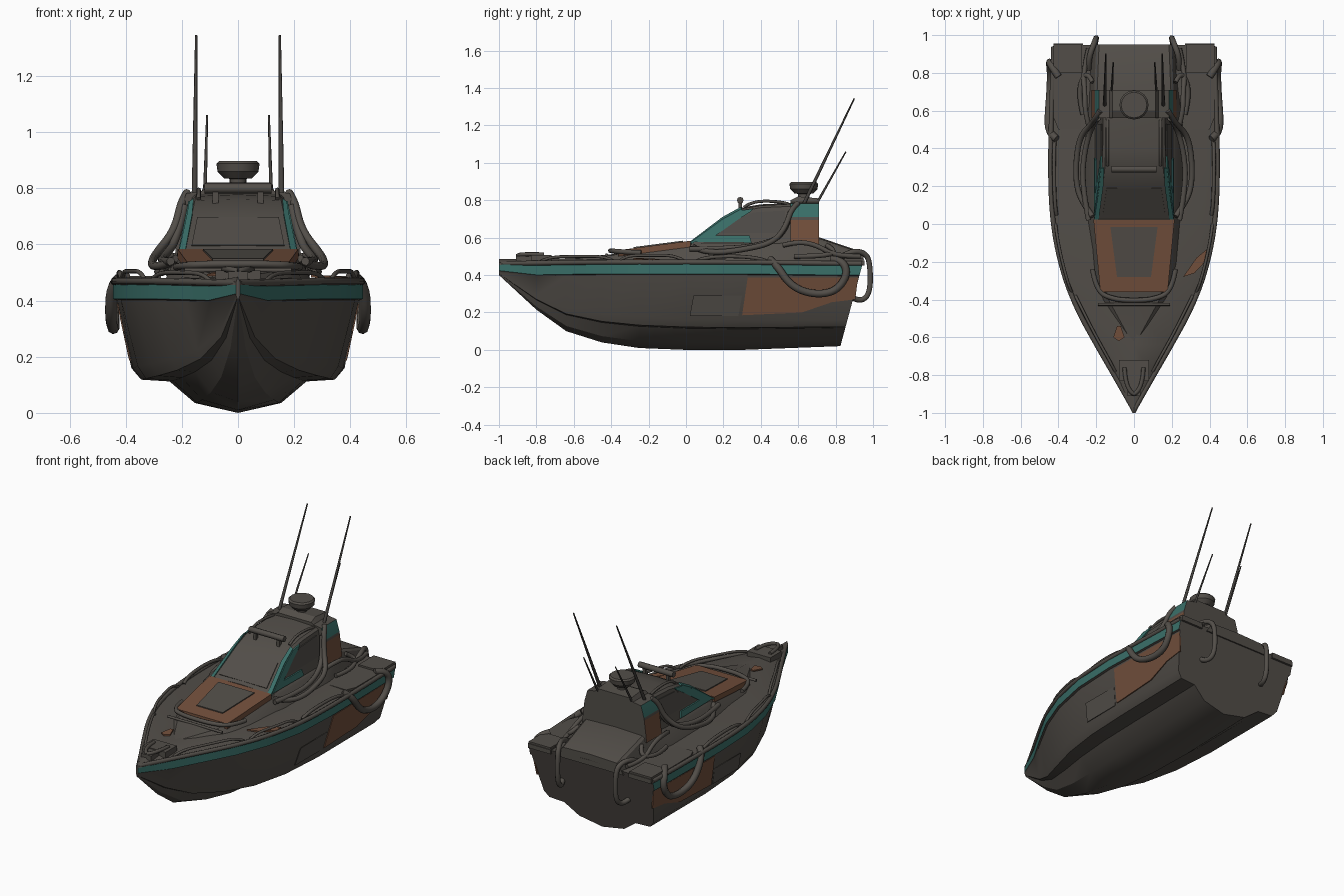
import bpy, bmesh, math

cube = bpy.data.objects.get("Cube")
if cube:
    bpy.data.objects.remove(cube)


def material(name, r, g, b):
    m = bpy.data.materials.new(name)
    m.use_nodes = True
    m.diffuse_color = (r, g, b, 1)
    m.node_tree.nodes["Principled BSDF"].inputs["Base Color"].default_value = (r, g, b, 1)
    return m


GREY = material("weathered grey", .085, .076, .066)
TEAL = material("faded teal", .042, .161, .142)
BROWN = material("rust brown", .17, .079, .045)
GLASS = material("window grey", .076, .07, .062)
DARK = material("antenna grey", .056, .051, .046)


def finish(name, bm, mats, angle=30):
    bmesh.ops.recalc_face_normals(bm, faces=bm.faces)
    mesh = bpy.data.meshes.new(name)
    bm.to_mesh(mesh)
    bm.free()
    for m in mats:
        mesh.materials.append(m)
    mesh.shade_smooth()
    mesh.set_sharp_from_angle(angle=math.radians(angle))
    obj = bpy.data.objects.new(name, mesh)
    bpy.context.collection.objects.link(obj)
    return obj


def loft(name, halves, mats, colours={}):
    """Skin half sections (first and last point on the centre line), mirrored in x."""
    bm = bmesh.new()
    rings = []
    for half in halves:
        ring = half + [(-x, y, z) for x, y, z in half[-2:0:-1]]
        rings.append([bm.verts.new(p) for p in ring])
    n = len(rings[0])
    for a, b in zip(rings, rings[1:]):
        for i in range(n):
            j = (i + 1) % n
            f = bm.faces.new((a[i], a[j], b[j], b[i]))
            f.material_index = colours.get(min(i, n - 1 - i), 0)
    bm.faces.new(rings[0])
    bm.faces.new(rings[-1])
    return finish(name, bm, mats)


def house(name, bottom, stations):
    """Deckhouse from (y, bottom half width, top half width, top z)."""
    return loft(name, [[(0, y, bottom), (wb, y, bottom), (wt, y, z - .012),
                        (wt - .015, y, z), (0, y, z + .006)]
                       for y, wb, wt, z in stations], [GREY])


def plate(name, points, push, mat, both=True):
    """Polygon extruded by push, on both sides of the boat if wanted."""
    bm = bmesh.new()
    for s in (1, -1) if both else (1,):
        ends = [[bm.verts.new((s * (x + k * push[0]), y + k * push[1], z + k * push[2]))
                 for x, y, z in points] for k in (0, 1)]
        bm.faces.new(ends[0])
        bm.faces.new(ends[1])
        for i in range(len(points)):
            j = (i + 1) % len(points)
            bm.faces.new((ends[0][i], ends[0][j], ends[1][j], ends[1][i]))
    return finish(name, bm, [mat])


def tube(name, paths, radius, both=True, tip=1.0, mat=GREY):
    curve = bpy.data.curves.new(name, 'CURVE')
    curve.dimensions = '3D'
    curve.bevel_depth = radius
    curve.bevel_resolution = 2
    curve.use_fill_caps = True
    curve.resolution_u = 6
    for path in paths:
        for s in (1, -1) if both else (1,):
            sp = curve.splines.new('NURBS' if len(path) > 2 else 'POLY')
            sp.points.add(len(path) - 1)
            for p, co in zip(sp.points, path):
                p.co = (s * co[0], co[1], co[2], 1)
            sp.points[-1].radius = tip
            if len(path) > 2:
                sp.use_endpoint_u = True
                sp.order_u = 3
    tmp = bpy.data.objects.new(name + "_path", curve)
    bpy.context.collection.objects.link(tmp)
    bm = bmesh.new()
    bm.from_mesh(tmp.evaluated_get(bpy.context.evaluated_depsgraph_get()).to_mesh())
    bpy.data.objects.remove(tmp)
    return finish(name, bm, [mat], 50)


def box(name, lo, hi, both=False):
    (a, b, c), (d, e, f) = lo, hi
    return plate(name, [(a, b, c), (d, b, c), (d, e, c), (a, e, c)], (0, 0, f - c), GREY, both)


# Hull: y, keel z, chine half width, chine z, sheer half width, sheer z
STATIONS = [(-1, .40, .004, .41, .008, .455), (-.8, .215, .065, .29, .105, .457),
            (-.64, .1, .145, .225, .198, .46), (-.45, .04, .235, .192, .303, .462),
            (-.25, .01, .31, .175, .38, .462), (0, 0, .357, .165, .432, .462),
            (.3, 0, .375, .16, .445, .462), (.82, .02, .38, .16, .43, .455)]


def hull_half(y, kz, cw, cz, sw, sz):
    at = lambda t: kz + t * (cz - kz)
    low = max(sz - .06, cz + .01)
    half = [(0, kz), (.41 * cw, at(.22)), (.65 * cw, at(.7)), (.92 * cw, at(.74)), (cw, cz),
            (cw + .8 * (sw - cw), low), (sw, low + .004), (sw, sz),
            (.86 * sw, sz + .012), (0, sz + .03)]
    rake = .27 if y > .8 else 0
    return [(x, y + rake * z, z) for x, z in half]


loft("hull", [hull_half(*s) for s in STATIONS], [GREY, TEAL], {6: 1})
tube("gunwale_rail", [[(0, -.985, .462)] + [(sw, y, sz + .007) for y, _, _, _, sw, sz in STATIONS[1:]]
                      + [(.425, .94, .462)]], .013)


def hull_side(y, z):
    return (.374 + (z - .165) * (.224 - .13 * (y - .3)) + .008 * (y - .3), y, z)


plate("hull_rust_panel", [hull_side(y, z) for y, z in
      [(.30, .185), (.33, .388), (.92, .388), (.905, .27), (.78, .255), (.62, .2)]], (.008, 0, 0), BROWN)
plate("hull_side_panel", [hull_side(y, z) for y, z in
      [(.02, .18), (.04, .29), (.3, .29), (.28, .18)]], (.004, 0, 0), GREY)

# Deck trunk, cabin and mast housing
house("deck_trunk", .45, [(-.62, .06, .03, .485), (-.4, .2, .15, .505), (-.3, .23, .175, .525),
                          (.03, .26, .205, .568), (.1, .27, .22, .572), (.5, .27, .22, .57),
                          (.7, .24, .21, .6), (.95, .23, .2, .515)])


def cabin_side(z):
    return .21 - .2 * (z - .55)


house("cabin", .55, [(y, .21, cabin_side(z), z) for y, z in
                     [(.03, .578), (.2, .70), (.30, .755), (.40, .772), (.57, .78)]])
loft("mast_housing", [[(0, y, .56), (.225, y, .56), (.208, y, .695), (.206, y, .71), (.185, y, .782),
                       (.13, y, .79), (.115, y, top), (0, y, top)]
                      for y, top in [(.56, .80), (.6, .82), (.71, .81)]],
     [GREY, BROWN, TEAL], {1: 1, 3: 2})


# Cabin side frames and windows
def on_cabin(outline, lift):
    return [(cabin_side(z) + lift, y, z) for y, z in outline]


plate("cabin_window", on_cabin([(.17, .625), (.29, .705), (.36, .735), (.53, .745), (.53, .625)], -.004),
      (.007, 0, 0), GLASS)
plate("cabin_teal_frame", on_cabin([(.045, .578), (.2, .695), (.29, .745), (.36, .755), (.345, .738),
                                    (.28, .698), (.16, .612), (.34, .612), (.35, .575)], -.001),
      (.009, 0, 0), TEAL)
plate("teal_pillar_front", [(.187, .03, .573), (.211, .03, .567), (.184, .2, .69), (.174, .3, .745),
                            (.158, .3, .757), (.163, .2, .702)], (0, -.006, .008), TEAL)
plate("windscreen", [(-.165, .05, .594), (.165, .05, .594), (.145, .19, .694), (-.145, .19, .694)],
      (0, -.003, .004), GREY, False)


# Foredeck hatch
def on_deck(w_front, y_front, w_back, y_back, lift):
    z = lambda y: .526 + .13 * (y + .3) + lift
    return [(-w_front, y_front, z(y_front)), (w_front, y_front, z(y_front)),
            (w_back, y_back, z(y_back)), (-w_back, y_back, z(y_back))]


plate("hatch_frame", on_deck(.178, -.36, .215, .025, -.018), (0, 0, .033), BROWN, False)
plate("hatch_panel", on_deck(.09, -.28, .125, -.015, .013), (0, 0, .008), GREY, False)
plate("deck_rust_side", [(.26, -.28, .482), (.32, -.26, .48), (.395, -.18, .474), (.39, -.13, .474),
                         (.33, -.18, .48)], (0, 0, .009), BROWN, False)
plate("deck_rust_spot", [(-.11, -.60, .487), (-.08, -.62, .488), (-.05, -.60, .489), (-.07, -.54, .494),
                         (-.09, -.54, .493)], (0, 0, .008), BROWN, False)

# Bow winch and cleat
box("bow_winch", (-.08, -.83, .46), (.08, -.72, .508))
box("bow_roller", (-.035, -.91, .46), (.035, -.8, .503))
tube("bow_cleat", [[(.05, -.76, .51), (.045, -.88, .515), (0, -.9, .505)]], .011)

# Stern side decks with raised caps
plate("stern_side_deck", [(.28, .5, .45), (.40, .5, .45), (.425, .56, .45), (.425, .955, .45), (.27, .955, .45)],
      (0, 0, .027), GREY)
box("stern_cap", (.275, .8, .47), (.425, .95, .488), True)

# Roof equipment
tube("roof_light_bar", [[(-.12, .29, .80), (.12, .29, .80)]], .018, both=False)
box("roof_light_mount", (.07, .28, .74), (.09, .3, .795), True)
tube("roof_rail", [[(.14, .31, .762), (.14, .35, .795), (.14, .5, .795), (.14, .55, .78)]], .008)


def turned(name, y, profile):
    bm = bmesh.new()
    rings = [[bm.verts.new((r * math.cos(a * math.tau / 16), y + r * math.sin(a * math.tau / 16), z))
              for a in range(16)] for r, z in profile]
    for a, b in zip(rings, rings[1:]):
        for i in range(16):
            bm.faces.new((a[i], a[i - 1], b[i - 1], b[i]))
    bm.faces.new(rings[0])
    bm.faces.new(rings[-1])
    return finish(name, bm, [GREY])


turned("radar_dome", .63, [(.03, .80), (.03, .834), (.05, .836), (.073, .86), (.077, .888), (.068, .897)])
tube("tall_antenna", [[(.155, .63, .78), (.149, .9, 1.345)]], .010, tip=.4, mat=DARK)
tube("short_antenna", [[(.118, .70, .785), (.11, .855, 1.06)]], .007, tip=.5, mat=DARK)

# Hoses and grab rails on the cabin and deck
tube("cabin_hose", [[(.18, .6, .785), (.2, .565, .76), (.225, .53, .65), (.29, .46, .57), (.31, .3, .535),
                     (.3, .17, .52), (.25, .08, .53), (.22, .04, .55)],
                    [(.19, .56, .74), (.22, .53, .61), (.265, .38, .555), (.275, .2, .54), (.24, .02, .54)]], .015)
tube("bow_rail", [[(.10, -.78, .47), (.12, -.74, .497), (.21, -.58, .50), (.29, -.42, .50), (.31, -.38, .47)],
                  [(.33, -.36, .47), (.345, -.33, .505), (.385, -.18, .505), (.41, -.05, .505), (.415, 0, .47)]], .008)
tube("side_deck_rail", [[(.41, .05, .47), (.42, .09, .50), (.425, .38, .50), (.42, .44, .47)]], .01)
tube("hatch_hose", [[(-.22, -.24, .52), (-.2, -.36, .525), (-.1, -.40, .53), (0, -.405, .53),
                     (.1, -.40, .53), (.2, -.36, .525), (.22, -.24, .52)]], .013, both=False)
tube("deck_bar", [[(-.19, -.425, .508), (.19, -.425, .508)]], .008, both=False)

# Hanging side ropes and stern loops
tube("side_rope", [[(.41, .45, .485), (.45, .48, .46), (.455, .56, .34), (.445, .68, .295), (.44, .8, .31),
                    (.448, .865, .40), (.44, .84, .48), (.40, .78, .485)]], .02)
tube("stern_loop", [[(.24, .82, .49), (.24, .88, .53), (.21, .96, .52), (.2, .985, .46), (.2, .985, .30),
                     (.21, .93, .255), (.23, .89, .28)]], .015)
tube("stern_coil", [[(.24, .52, .56), (.26, .6, .58), (.26, .7, .56), (.27, .8, .50), (.24, .93, .50)],
                    [(.27, .58, .5), (.3, .7, .5), (.25, .82, .52), (.22, .75, .56)]], .013)
